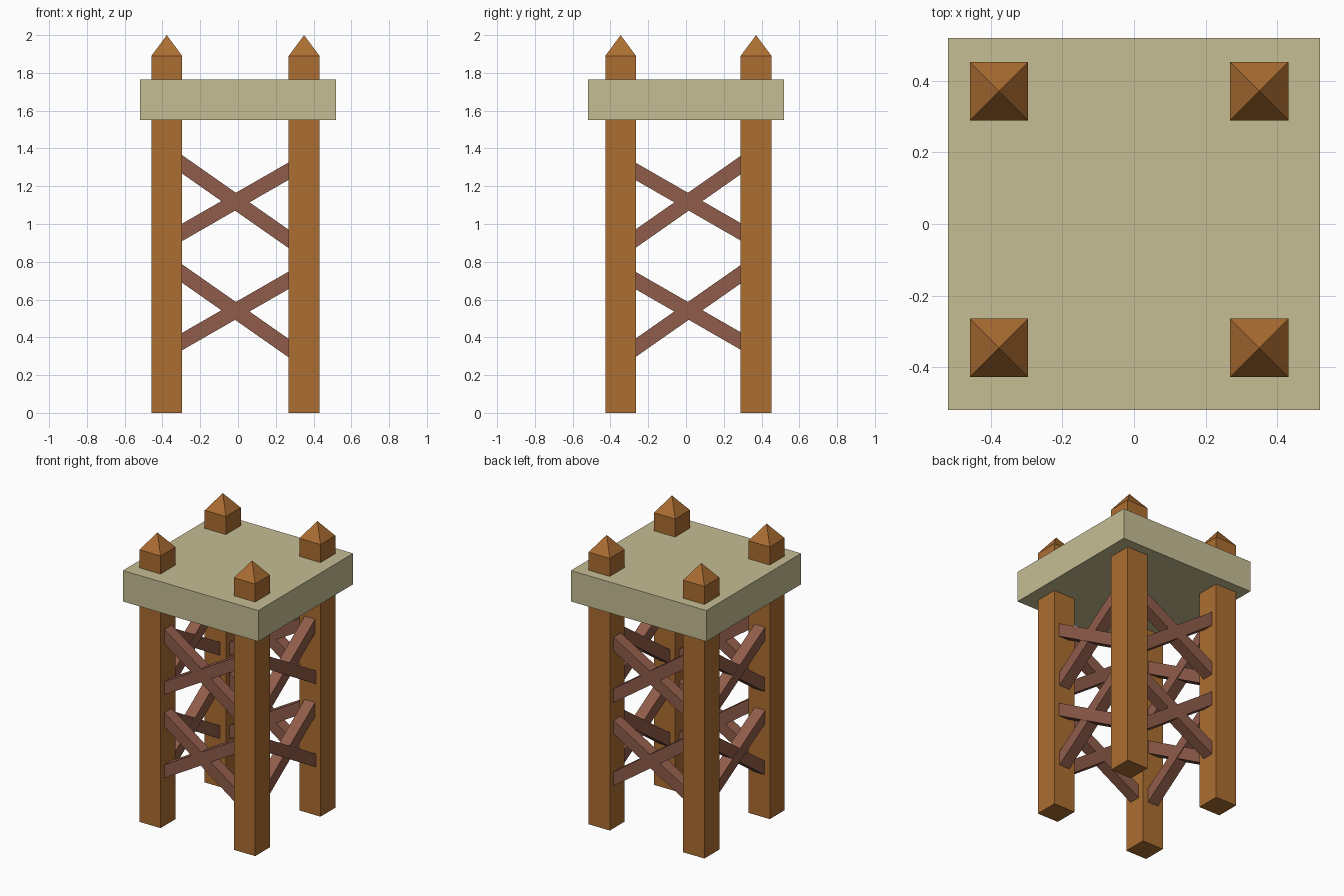
import bpy, bmesh, math
from mathutils import Matrix, Vector

if "Cube" in bpy.data.objects:
    bpy.data.objects.remove(bpy.data.objects["Cube"])


def material(name, rgb):
    m = bpy.data.materials.new(name)
    m.diffuse_color = (*rgb, 1)
    m.use_nodes = True
    m.node_tree.nodes["Principled BSDF"].inputs["Base Color"].default_value = m.diffuse_color
    return m


POST = material("warm wood", (0.413, 0.156, 0.032))
DECK = material("pale khaki", (0.565, 0.515, 0.296))
BRACE = material("red brown wood", (0.275, 0.107, 0.069))


def finish(bm, name, mat):
    bmesh.ops.recalc_face_normals(bm, faces=bm.faces)
    me = bpy.data.meshes.new(name)
    bm.to_mesh(me)
    bm.free()
    me.materials.append(mat)
    ob = bpy.data.objects.new(name, me)
    bpy.context.collection.objects.link(ob)
    return ob


def box(name, centre, size, mat, rot=Matrix.Identity(4)):
    bm = bmesh.new()
    m = Matrix.Translation(centre) @ rot @ Matrix.Diagonal((*size, 1))
    bmesh.ops.create_cube(bm, size=1, matrix=m)
    return finish(bm, name, mat)


XS, YS = (-0.377, 0.35), (-0.346, 0.371)   # post centres
CX, CY = sum(XS) / 2, sum(YS) / 2
W, SHOULDER, TOP = 0.163, 1.89, 2.0


# Pointed posts: square shaft with its top face poked up into a pyramid
def post(name, x, y):
    bm = bmesh.new()
    m = Matrix.Translation((x, y, SHOULDER / 2)) @ Matrix.Diagonal((W, W, SHOULDER, 1))
    bmesh.ops.create_cube(bm, size=1, matrix=m)
    cap = max(bm.faces, key=lambda f: f.calc_center_median().z)
    tip = bmesh.ops.poke(bm, faces=[cap])["verts"][0]
    tip.co.z = TOP
    finish(bm, name, POST)


for x, sx in zip(XS, ("left", "right")):
    for y, sy in zip(YS, ("front", "back")):
        post(f"{sy}_{sx}_post", x, y)

# Platform
box("platform", (0, 0, 1.657), (1.04, 1.04, 0.215), DECK)

# Crossed braces: two tiers on each of four sides, ends buried in the posts
STEEP, SHALLOW = math.atan(0.70), math.atan(0.575)
T, SPAN = 0.08, 0.66
for tier, z in (("lower", 0.54), ("upper", 1.118)):
    for angle, kind in ((STEEP, "steep"), (-SHALLOW, "shallow")):
        length = SPAN / math.cos(angle)
        out = 0.0 if kind == "steep" else 0.005
        for y, side in zip(YS, ("front", "back")):
            box(f"{side}_{tier}_{kind}_brace", (CX, y, z), (length, T, T),
                BRACE, Matrix.Rotation(angle, 4, 'Y'))
        for x, side in zip(XS, ("left", "right")):
            box(f"{side}_{tier}_{kind}_brace", (x + math.copysign(out, x), CY, z),
                (T, length, T), BRACE, Matrix.Rotation(angle, 4, 'X'))
